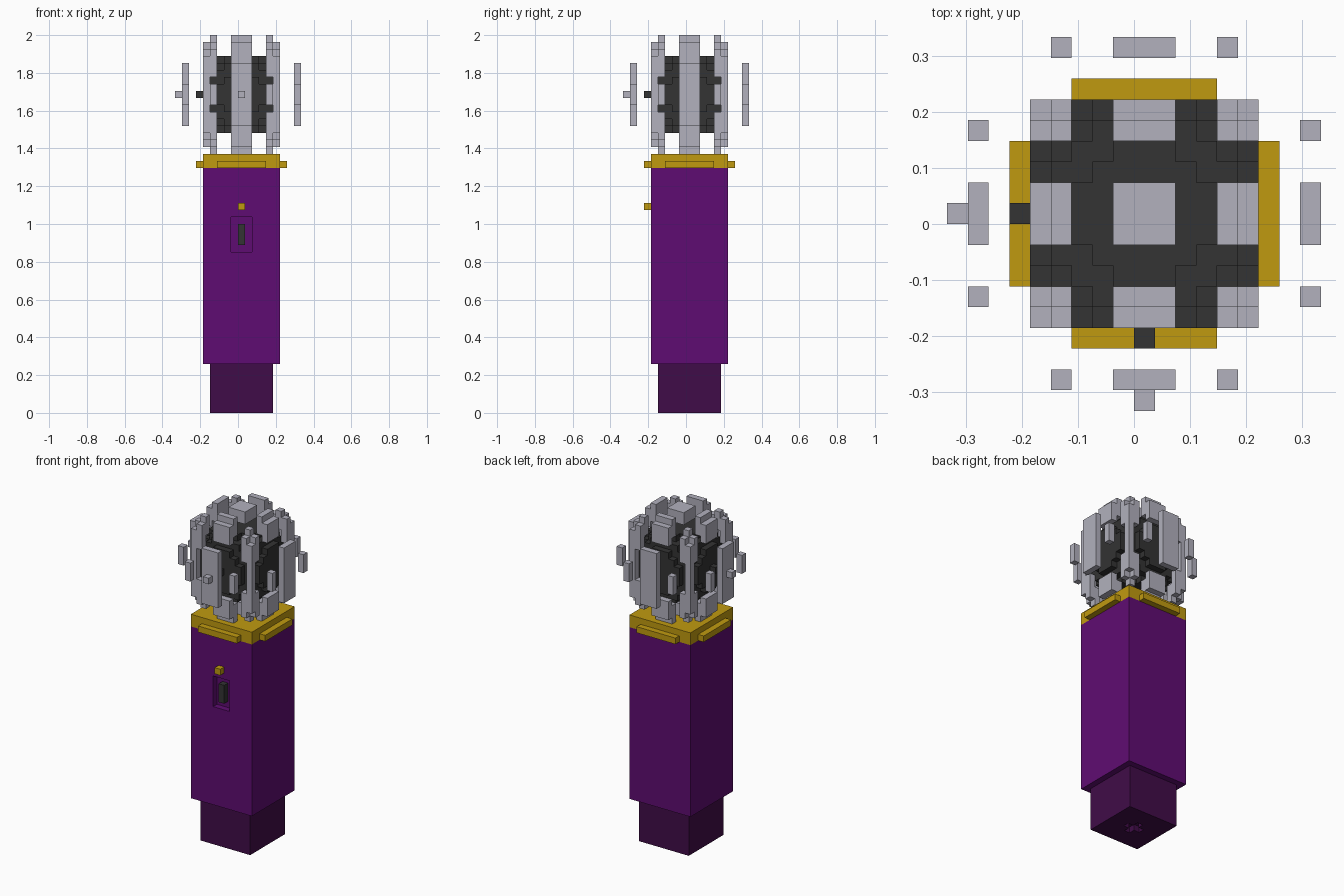
import bpy, bmesh, math
from itertools import product

if "Cube" in bpy.data.objects:
    bpy.data.objects.remove(bpy.data.objects["Cube"])

U = 2 / 54          # edge length of one block
HEAD_Z = 45         # block layer through the middle of the head


def material(name, r, g, b):
    lin = lambda c: (c / 255 / 12.92) if c <= 10 else ((c / 255 + 0.055) / 1.055) ** 2.4
    m = bpy.data.materials.new(name)
    m.diffuse_color = (lin(r), lin(g), lin(b), 1)
    m.use_nodes = True
    m.node_tree.nodes["Principled BSDF"].inputs["Base Color"].default_value = m.diffuse_color
    return m


SILVER = material("silver", 178, 177, 189)
CHARCOAL = material("charcoal", 51, 51, 51)
GOLD = material("gold", 192, 154, 16)
PURPLE = material("purple", 95, 12, 114)
DARK_PURPLE = material("dark purple", 64, 12, 72)


def box(x0, x1, y0, y1, z0, z1):
    """Set of blocks filling a box, upper bounds exclusive."""
    return set(product(range(x0, x1), range(y0, y1), range(z0, z1)))


def ball(r, inner=0):
    """Set of blocks in a ball or shell around the head centre."""
    return {(x, y, z + HEAD_Z) for x, y, z in product(range(-r, r), repeat=3)
            if inner * inner <= x * x + y * y + z * z <= r * r}


def build(name, cells, mat):
    """Skin a set of blocks with its outer faces only, merging flat areas."""
    bm = bmesh.new()
    verts = {}

    def vert(p):
        if p not in verts:
            verts[p] = bm.verts.new([c * U for c in p])
        return verts[p]

    for cell in cells:
        for axis, side in product(range(3), (0, 1)):
            near = list(cell)
            near[axis] += 1 if side else -1
            if tuple(near) in cells:
                continue
            a, b = (axis + 1) % 3, (axis + 2) % 3
            corners = []
            for da, db in ((0, 0), (1, 0), (1, 1), (0, 1)):
                p = list(cell)
                p[axis] += side
                p[a] += da
                p[b] += db
                corners.append(vert(tuple(p)))
            bm.faces.new(corners if side else corners[::-1])
    bmesh.ops.dissolve_limit(bm, angle_limit=math.radians(1),
                             verts=bm.verts[:], edges=bm.edges[:])
    mesh = bpy.data.meshes.new(name)
    bm.to_mesh(mesh)
    bm.free()
    mesh.materials.append(mat)
    obj = bpy.data.objects.new(name, mesh)
    bpy.context.collection.objects.link(obj)
    return obj


# Foot with a small cross-shaped socket underneath
socket = box(-1, 2, 0, 1, 0, 1) | box(0, 1, -1, 2, 0, 1)
build("foot", box(-4, 5, -4, 5, 0, 7) - socket, DARK_PURPLE)

# Handle with a recessed switch panel on the front
build("handle", box(-5, 6, -5, 6, 7, 35) - box(-1, 2, -5, -4, 23, 28), PURPLE)
build("switch", box(0, 1, -5, -4, 24, 27), CHARCOAL)
build("indicator_light", box(0, 1, -6, -5, 29, 30), GOLD)

# Collar with a raised tab on each side
collar = box(-5, 6, -5, 6, 35, 37)
collar |= box(-6, 7, -3, 4, 35, 36) | box(-3, 4, -6, 7, 35, 36)
build("collar", collar, GOLD)

# Dark core inside the head
build("head_core", ball(6), CHARCOAL)

# Outer shell cut by vertical slots in both directions
grille = {c for c in ball(9, 7)
          if abs(c[0]) % 4 < 2 and abs(c[1]) % 4 < 2 and c[2] >= 37}
build("head_grille", grille, SILVER)
